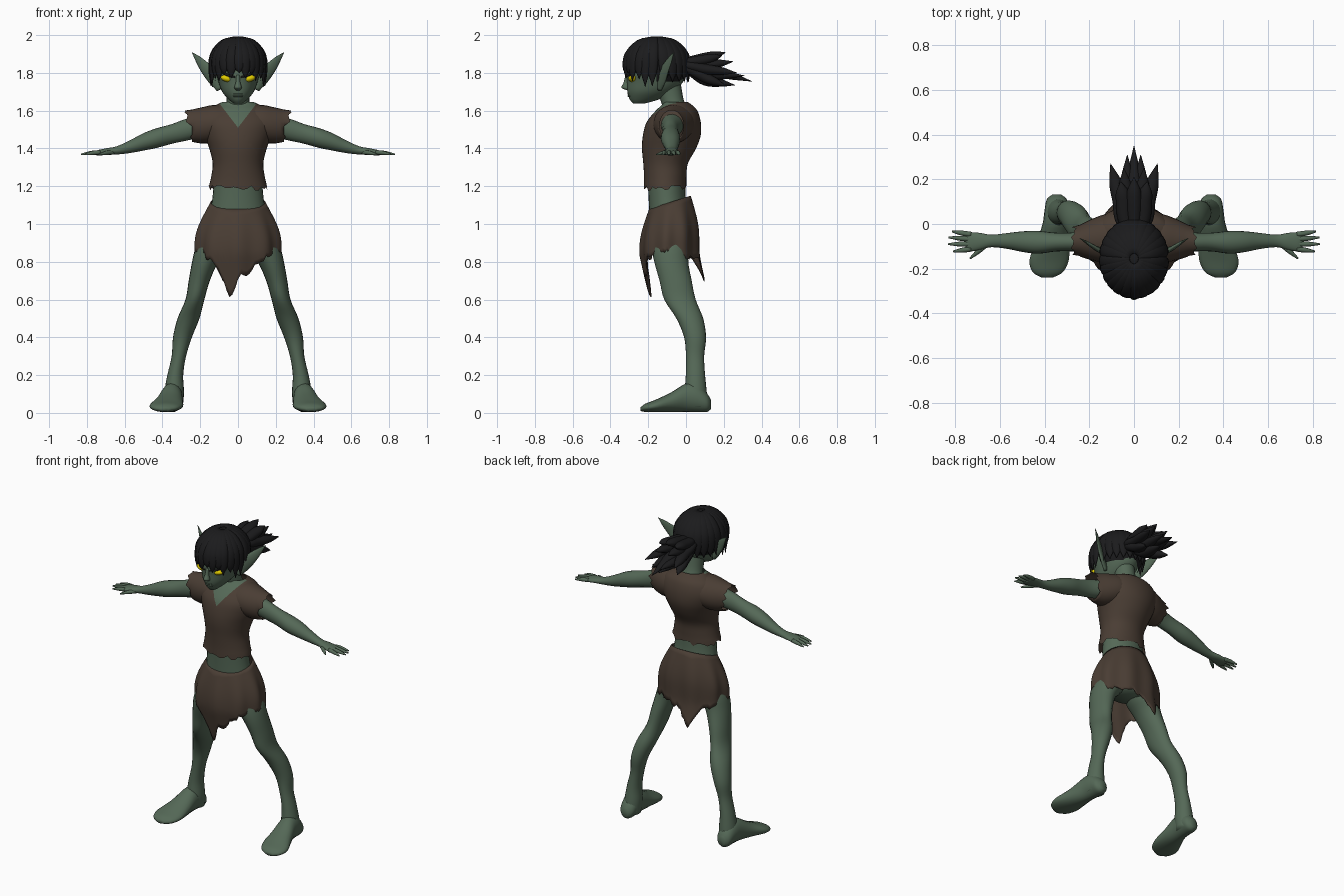
import bpy, bmesh, math, random
from math import sin, cos, pi, radians
from mathutils import Vector, Matrix

random.seed(4)
cube = bpy.data.objects.get("Cube")
if cube:
    bpy.data.objects.remove(cube, do_unlink=True)


def material(name, colour):
    mat = bpy.data.materials.new(name)
    mat.use_nodes = True
    mat.diffuse_color = (*colour, 1)
    mat.node_tree.nodes["Principled BSDF"].inputs["Base Color"].default_value = (*colour, 1)
    return mat


SKIN = material("green skin", (0.09, 0.14, 0.095))
CLOTH = material("brown cloth", (0.068, 0.047, 0.034))
HAIR = material("black hair", (0.011, 0.011, 0.012))
EYE = material("yellow eye", (0.75, 0.6, 0.0))


def finish(name, bm, mats, mirror=False, thickness=0):
    """Turn a bmesh into a smooth object, optionally mirrored or thickened."""
    bmesh.ops.recalc_face_normals(bm, faces=bm.faces)
    mesh = bpy.data.meshes.new(name)
    bm.to_mesh(mesh)
    bm.free()
    for mat in mats:
        mesh.materials.append(mat)
    mesh.shade_smooth()
    obj = bpy.data.objects.new(name, mesh)
    bpy.context.collection.objects.link(obj)
    if thickness:
        solid = obj.modifiers.new("Thickness", 'SOLIDIFY')
        solid.thickness = thickness
    if mirror:
        obj.modifiers.new("Mirror", 'MIRROR').use_mirror_merge = False
    return obj


def smooth_rows(rows, steps):
    """Resample rows of numbers with a Catmull-Rom spline."""
    rows = [Vector(r) for r in rows]
    ext = [rows[0] * 2 - rows[1]] + rows + [rows[-1] * 2 - rows[-2]]
    out = []
    for p, q, r, s in zip(ext, ext[1:], ext[2:], ext[3:]):
        for k in range(steps):
            t = k / steps
            out.append(0.5 * (2 * q + (r - p) * t + (2 * p - 5 * q + 4 * r - s) * t ** 2
                              + (3 * q - p - 3 * r + s) * t ** 3))
    return out + [rows[-1]]


def grid_faces(bm, rings):
    for low, high in zip(rings, rings[1:]):
        for i in range(len(low)):
            j = (i + 1) % len(low)
            bm.faces.new((low[i], low[j], high[j], high[i]))


AXES = {'x': (Vector((0, 1, 0)), Vector((0, 0, 1))),
        'y': (Vector((1, 0, 0)), Vector((0, 0, 1))),
        'z': (Vector((1, 0, 0)), Vector((0, 1, 0)))}


def loft_mesh(rows, axis=None, side=(1, 0, 0), n=20, steps=4, caps=True):
    """Skin ellipses; each row is centre x, y, z and two radii."""
    bm = bmesh.new()
    rows = smooth_rows(rows, steps)
    rings = []
    for i, row in enumerate(rows):
        centre = Vector(row[:3])
        if axis:
            u, v = AXES[axis]
        else:
            along = Vector(rows[min(i + 1, len(rows) - 1)][:3]) - Vector(rows[max(i - 1, 0)][:3])
            along.normalize()
            u = Vector(side)
            u = (u - along * u.dot(along)).normalized()
            v = along.cross(u)
        a, b = max(row[3], 0.001), max(row[4], 0.001)
        rings.append([bm.verts.new(centre + u * a * cos(2 * pi * k / n) + v * b * sin(2 * pi * k / n))
                      for k in range(n)])
    grid_faces(bm, rings)
    if caps:
        bm.faces.new(rings[0])
        bm.faces.new(rings[-1])
    return bm


def loft(name, mat, rows, mirror=False, **options):
    return finish(name, loft_mesh(rows, **options), [mat], mirror)


def ellipsoid(name, mat, place, size, tilt=0, mirror=False):
    bm = bmesh.new()
    bmesh.ops.create_uvsphere(bm, u_segments=20, v_segments=12, radius=1)
    bm.transform(Matrix.Translation(place) @ Matrix.Rotation(tilt, 4, 'Y') @ Matrix.Diagonal((*size, 1)))
    return finish(name, bm, [mat], mirror)


# Head, neck and face
loft("head", SKIN, [(0, -.25, 1.638, .022, .03), (0, -.22, 1.66, .05, .078), (0, -.19, 1.7, .084, .12),
                    (0, -.165, 1.75, .103, .148), (0, -.16, 1.8, .115, .155), (0, -.15, 1.88, .12, .15),
                    (0, -.15, 1.95, .08, .1)], axis='z', n=28)
loft("neck", SKIN, [(0, -.05, 1.54, .1, .08), (0, -.055, 1.6, .072, .065), (0, -.075, 1.66, .06, .062),
                    (0, -.1, 1.76, .06, .07)], axis='z')
loft("nose", SKIN, [(0, -.308, 1.79, .01, .012), (0, -.316, 1.75, .012, .014), (0, -.32, 1.722, .02, .021),
                    (0, -.305, 1.708, .012, .008)], axis='z', n=12)
for label, z in (("upper_lip", 1.688), ("lower_lip", 1.677)):
    ellipsoid(label, SKIN, (0, -.292, z), (.03, .018, .006))
ellipsoid("eye", EYE, (.06, -.284, 1.77), (.033, .022, .017), -.25, True)
loft("brow", HAIR, [(.016, -.318, 1.778, .004, .003), (.055, -.306, 1.789, .007, .007),
                    (.1, -.262, 1.805, .002, .002)], mirror=True, side=(0, 0, 1), n=8)
loft("ear", SKIN, [(.1, -.14, 1.71, .014, .01), (.125, -.13, 1.76, .034, .013), (.165, -.112, 1.815, .034, .011),
                   (.208, -.085, 1.868, .02, .007), (.243, -.064, 1.908, .001, .001)],
     mirror=True, side=(-.1, -.06, 0), n=12)

# Hair cap, open over the face and nape
bm = bmesh.new()
bmesh.ops.create_uvsphere(bm, u_segments=32, v_segments=20, radius=1)
bm.transform(Matrix.Translation((0, -.155, 1.84)) @ Matrix.Diagonal((.144, .165, .147, 1)))
bmesh.ops.delete(bm, geom=[v for v in bm.verts if v.co.z < (1.82 if v.co.y < -.17 else 1.74)], context='VERTS')
finish("hair_cap", bm, [HAIR])


# Locks that radiate from the crown and hang over the brow, temples and nape
def head_lock(name, angle, low, width):
    az = radians(angle)
    rows = []
    for t, w in ((0, .3), (.25, .8), (.55, 1), (.82, .8), (1, 0)):
        phi = radians(8 + 82 * min(1, t / .75))
        drop = max(0, t - .75) / .25
        z = 1.84 + .15 * cos(phi) - drop * (1.84 - low)
        rows.append((.144 * sin(phi) * sin(az), -.155 - .168 * sin(phi) * cos(az), z, width * w, .016 * w))
    loft(name, HAIR, rows, side=(cos(az), sin(az), 0), n=10, steps=3)


for i, angle in enumerate(range(-84, 85, 14)):
    low = 1.80 - .07 * (abs(angle) / 84) ** 2 - .025 * (i % 2)
    head_lock("fringe_lock", angle + random.uniform(-3, 3), low, .032)
for angle in range(105, 256, 15):
    head_lock("back_lock", angle, 1.75, .036)

# Swept ponytail: middle x, middle z, tip x, tip y, tip z
for xm, zm, xt, yt, zt in ((0, 1.88, 0, .21, 1.908), (.045, 1.87, .06, .19, 1.89), (.06, 1.82, .105, .27, 1.80),
                           (.055, 1.775, .085, .21, 1.73), (0, 1.82, 0, .35, 1.755), (.03, 1.79, .03, .31, 1.785),
                           (0, 1.76, .015, .26, 1.735), (.035, 1.84, .045, .25, 1.86)):
    rows = [(xm * .5, -.04, 1.85, .025, .025), (xm * .9, .03, (zm + 1.85) / 2, .034, .026),
            (xm, .1, zm, .036, .028), ((xm + xt) / 2, (.1 + yt) / 2, (zm + zt) / 2, .029, .022),
            (xt, yt, zt, .001, .001)]
    loft("ponytail_lock", HAIR, rows, mirror=xm > 0, n=10)

# Belly and hips
loft("belly", SKIN, [(0, -.08, .87, .1, .08), (0, -.08, .95, .17, .115), (0, -.09, 1.05, .15, .105),
                     (0, -.1, 1.14, .135, .098), (0, -.105, 1.26, .125, .1)], axis='z', n=28)

# Tunic with ragged hem and a V neck cut into its front
bm = loft_mesh([(0, -.11, 1.195, .155, .112), (0, -.11, 1.25, .142, .112), (0, -.108, 1.32, .134, .118),
                (0, -.09, 1.4, .152, .143), (0, -.075, 1.47, .178, .153), (0, -.065, 1.54, .195, .143),
                (0, -.05, 1.6, .165, .11), (0, -.048, 1.63, .115, .08), (0, -.055, 1.645, .085, .065)],
               axis='z', n=40, caps=False)
for v in bm.verts:
    if v.co.z < 1.196:
        v.co.z += random.uniform(-.018, .012)
for s in (-1, 1):
    front = [f for f in bm.faces if f.calc_center_median().y < -.05]
    geom = {e for f in front for e in f.edges} | {v for f in front for v in f.verts} | set(front)
    bmesh.ops.bisect_plane(bm, geom=list(geom), plane_co=(0, 0, 1.51), plane_no=(s * 1.3, 0, -1))
for f in bm.faces:
    c = f.calc_center_median()
    f.material_index = int(c.y < -.05 and c.z > 1.51 + 1.3 * abs(c.x))
finish("tunic", bm, [CLOTH, SKIN])

# Short ragged sleeves
bm = loft_mesh([(.06, -.06, 1.535, .11, .095), (.13, -.065, 1.53, .108, .1), (.19, -.07, 1.522, .092, .096),
                (.26, -.076, 1.52, .064, .082)], axis='x', n=24, caps=False)
for v in bm.verts:
    if v.co.x > .255:
        v.co.x += random.uniform(-.018, .014) + (v.co.z - 1.52) * .25
finish("sleeve", bm, [CLOTH], mirror=True)

# Ragged skirt: hem heights by angle around the body, from the front toward +x
HEM = [(-60, .85), (-33, .79), (-10, .605), (1, .72), (14, .74), (30, .8), (60, .86), (95, .85), (125, .82),
       (160, .83), (182, .79), (200, .69), (214, .8), (245, .83), (270, .84), (300, .85)]


def hem_height(angle):
    for (a, p), (b, q) in zip(HEM, HEM[1:]):
        if a <= angle <= b:
            return p + (q - p) * (angle - a) / (b - a)


bm = bmesh.new()
rings, count, levels = [], 90, 12
ragged = [random.uniform(-.012, .012) for _ in range(count)]
for level in range(levels + 1):
    ring = []
    for k in range(count):
        degrees = -60 + 360 * k / count
        ang = radians(degrees)
        top = 1.115 - .035 * cos(ang)
        z = top + (hem_height(degrees) + ragged[k] - top) * level / levels
        flare = sin(min(1, (top - z) / .22) * pi / 2)
        tail = max(0, .84 - z)
        fold = 1 + .035 * flare * cos(9 * ang)
        x = (.145 + .08 * flare) * fold * sin(ang)
        y = -.085 - (.11 + .047 * flare) * fold * cos(ang) + .22 * tail
        ring.append(bm.verts.new((x, y, z)))
    rings.append(ring)
grid_faces(bm, rings)
finish("skirt", bm, [CLOTH], thickness=.005)

# Legs and feet
loft("leg", SKIN, [(.085, -.085, .98, .085, .1), (.13, -.083, .88, .092, .1), (.173, -.078, .8, .07, .09),
                   (.205, -.055, .7, .056, .085), (.228, -.032, .6, .05, .083), (.262, .02, .5, .058, .071),
                   (.294, .048, .4, .05, .058), (.313, .048, .3, .038, .048), (.332, .05, .2, .042, .051),
                   (.338, .052, .11, .052, .058), (.342, .06, .03, .05, .055)], mirror=True, axis='z')
loft("foot", SKIN, [(.346, .132, .045, .02, .025), (.346, .11, .055, .045, .05), (.347, .06, .078, .054, .074),
                    (.352, 0, .08, .058, .075), (.364, -.08, .056, .073, .052), (.38, -.16, .037, .088, .033),
                    (.386, -.215, .027, .068, .022), (.388, -.24, .02, .025, .01)], mirror=True, axis='y')

# Arms, palms and fingers
loft("arm", SKIN, [(.14, -.07, 1.53, .065, .06), (.27, -.08, 1.5, .043, .058), (.35, -.081, 1.477, .042, .052),
                   (.43, -.082, 1.455, .051, .052), (.5, -.079, 1.435, .046, .046), (.57, -.076, 1.41, .035, .034),
                   (.64, -.076, 1.39, .028, .022), (.69, -.078, 1.384, .038, .018), (.735, -.08, 1.378, .043, .015),
                   (.755, -.08, 1.375, .036, .01)], mirror=True, axis='x')
for name, base, tip in (("little_finger", (.73, -.047), (.815, -.034)), ("ring_finger", (.73, -.068), (.83, -.06)),
                        ("middle_finger", (.73, -.09), (.832, -.09)), ("index_finger", (.73, -.112), (.81, -.123)),
                        ("thumb", (.66, -.09), (.735, -.155))):
    mid = [(p + q) / 2 for p, q in zip(base, tip)]
    loft(name, SKIN, [(*base, 1.38, .012, .012), (*mid, 1.376, .011, .011), (*tip, 1.368, .004, .004)],
         mirror=True, side=(0, 1, 0), n=10)
